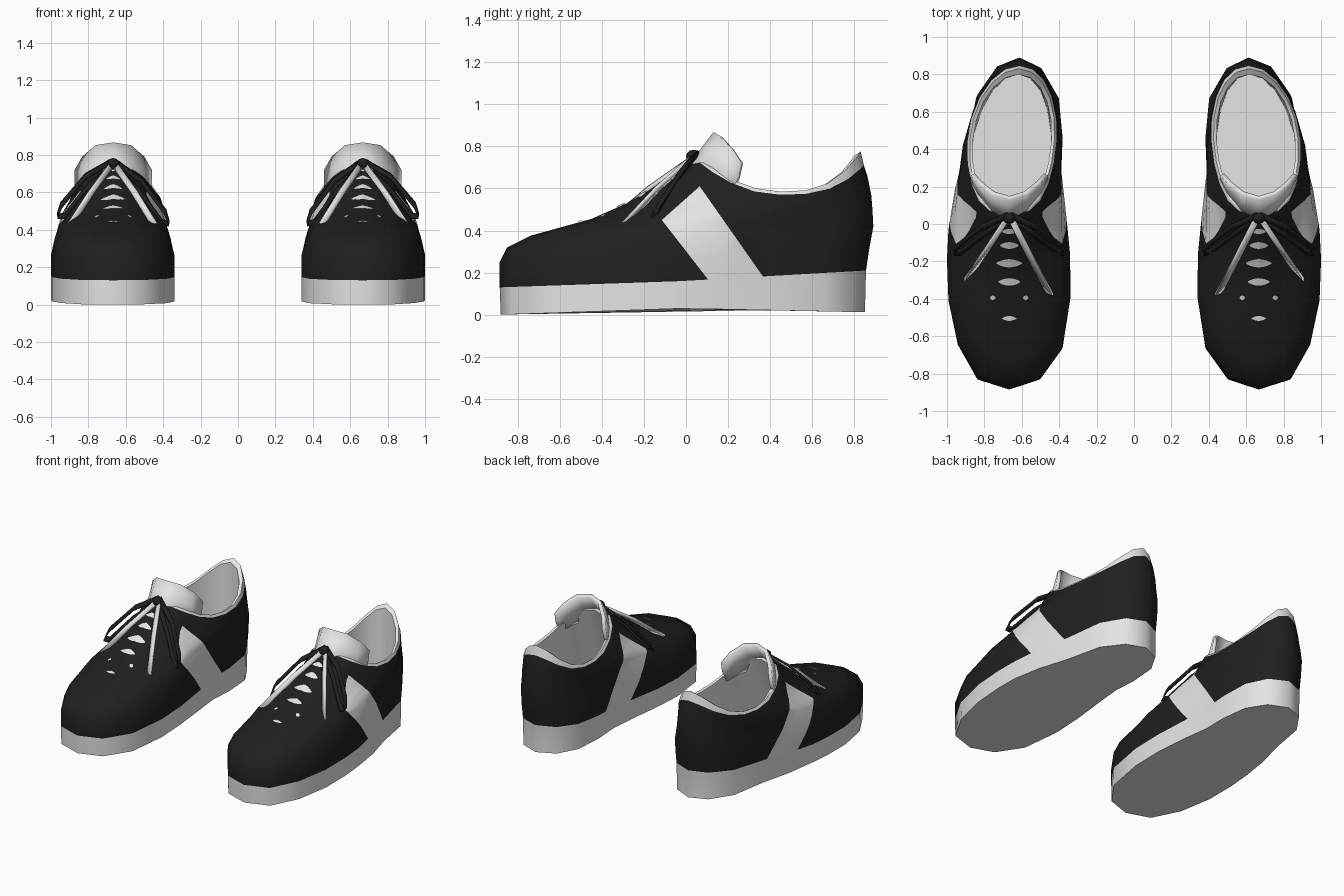
import bpy, bmesh, math
from mathutils import Vector
from mathutils.bvhtree import BVHTree

if "Cube" in bpy.data.objects:
    bpy.data.objects.remove(bpy.data.objects["Cube"])

CX = 0.667  # centre line of the right-hand shoe; the other is mirrored


def material(name, v):
    m = bpy.data.materials.new(name)
    m.diffuse_color = (v, v, v, 1)
    m.use_nodes = True
    m.node_tree.nodes["Principled BSDF"].inputs["Base Color"].default_value = m.diffuse_color
    return m


BLACK = material("black leather", 0.014)
WHITE = material("off white", 0.78)


def finish(bm, name, mats, angle=50, thick=0):
    """Turn a bmesh into a smooth object mirrored to the second shoe."""
    me = bpy.data.meshes.new(name)
    bmesh.ops.recalc_face_normals(bm, faces=bm.faces)
    bm.to_mesh(me)
    bm.free()
    ob = bpy.data.objects.new(name, me)
    bpy.context.collection.objects.link(ob)
    for m in mats:
        me.materials.append(m)
    bpy.ops.object.select_all(action='DESELECT')
    ob.select_set(True)
    bpy.context.view_layer.objects.active = ob
    bpy.ops.object.shade_smooth_by_angle(angle=math.radians(angle))
    if thick:
        s = ob.modifiers.new("thickness", 'SOLIDIFY')
        s.thickness = thick
        s.offset = 0
    ob.modifiers.new("second_shoe", 'MIRROR').use_mirror_merge = False
    return ob


def sheet(name, rows, mat, thick=0):
    """Quad grid through rows of points given relative to the shoe centre."""
    bm = bmesh.new()
    vs = [[bm.verts.new((p[0] + CX, p[1], p[2])) for p in r] for r in rows]
    for a, b in zip(vs, vs[1:]):
        for i in range(len(a) - 1):
            bm.faces.new((a[i], a[i + 1], b[i + 1], b[i]))
    return finish(bm, name, [mat], 50, thick)


# Sole outline, from toe round the outer side to heel and back
OUTLINE = [(0, -.885), (.17, -.83), (.275, -.64), (.325, -.4), (.333, -.18),
           (.325, -.02), (.29, .2), (.23, .42), (.178, .69), (.075, .84),
           (-.055, .89), (-.185, .83), (-.265, .69), (-.285, .48), (-.278, .3),
           (-.30, .1), (-.325, -.15), (-.328, -.38), (-.285, -.66), (-.165, -.83)]
N = len(OUTLINE)

# Rings: front y, back y, half width, z front/middle/back, blend to ellipse
RINGS = [(-.88, .85, .333, .0, .03, .012, 0),
         (-.885, .855, .333, .13, .16, .21, 0),
         (-.885, .87, .333, .25, .27, .31, 0),
         (-.85, .89, .315, .32, .36, .42, .2),
         (-.74, .885, .295, .375, .43, .51, .5),
         (-.45, .88, .275, .455, .49, .57, 1),
         (-.28, .87, .26, .53, .52, .62, 1),
         (-.12, .86, .25, .625, .545, .665, 1),
         (.05, .845, .238, .735, .57, .71, 1),      # collar edge
         (.07, .83, .226, .74, .585, .775, 1),      # lining lip
         (.09, .80, .21, .735, .578, .755, 1),
         (-.1, .80, .215, .25, .25, .25, 1)]        # insole
COLLAR = 8


def ring_points(k):
    yf, yb, w, zf, zm, zb, t = RINGS[k]
    pts = []
    for i, (ox, oy) in enumerate(OUTLINE):
        a = 2 * math.pi * i / N
        v = (oy - .0025) / .8875 * (1 - t) - math.cos(a) * t
        y = (yf + yb) / 2 + v * (yb - yf) / 2
        s = math.sin(a)
        if k >= COLLAR and v < 0:
            s = math.copysign(abs(s) ** .7, s)      # blunt throat
        ex = -.055 * max(0, y / .85) ** 2 + w * s
        x = ox * w / .333 * (1 - t) + ex * t
        p = 1 if k < 3 else (2 if v < 0 else 3)
        z = zm + ((zf if v < 0 else zb) - zm) * abs(v) ** p
        pts.append((x + CX, y, z))
    return pts


# Shoe body: sole, upper, lining and insole in one loft
bm = bmesh.new()
loops = [[bm.verts.new(p) for p in ring_points(k)] for k in range(len(RINGS))]
upper = []
for k in range(len(loops) - 1):
    for i in range(N):
        j = (i + 1) % N
        f = bm.faces.new((loops[k][i], loops[k][j], loops[k + 1][j], loops[k + 1][i]))
        f.material_index = 0 if 1 <= k < COLLAR else 1
bm.faces.new(loops[0]).material_index = 1
bm.faces.new(loops[-1]).material_index = 1
bvh = BVHTree.FromBMesh(bm)

# Side stripe: cut the upper along three slanted planes, colour what lies inside
PLANES = [(Vector((0, .105, .167)), Vector((0, .283, .22))),
          (Vector((0, .36, .19)), Vector((0, -.42, -.295))),
          (Vector((0, -.115, .45)), Vector((0, .16, -.18)))]
for co, no in PLANES:
    faces = [f for f in bm.faces if f.material_index == 0]
    geom = faces + list({e for f in faces for e in f.edges}) + list({v for f in faces for v in f.verts})
    bmesh.ops.bisect_plane(bm, geom=geom, plane_co=co, plane_no=no, dist=1e-5)
for f in bm.faces:
    c = f.calc_center_median()
    if f.material_index == 0 and all((c - co).dot(no) > 0 for co, no in PLANES):
        f.material_index = 1
finish(bm, "shoe_body", [BLACK, WHITE])

# Tongue: arched sheet rising out of the throat
S = [-1, -.8, -.45, 0, .45, .8, 1]
sheet("tongue", [[(.195 * s, yc + (ye - yc) * s * s, zc + (ze - zc) * abs(s) ** 3) for s in S]
                 for yc, ye, zc, ze in ((-.02, .22, .64, .58), (.06, .25, .755, .65), (.14, .265, .86, .72))],
      WHITE, .025)


# Tongue gaps showing between the crossed laces: thin lens plates on the upper
def gap(name, x, y, w, h):
    rows = []
    for i in range(9):
        u = -1 + i / 4
        d = h * (1 - u * u * .85)
        row = []
        for q in (-d, 0, d):
            hit = bvh.ray_cast(Vector((CX + x + u * w, y + q, 2)), Vector((0, 0, -1)))[0]
            row.append((x + u * w, y + q, (hit.z if hit else .6) + .007))
        rows.append(row)
    sheet(name, rows, WHITE)


for n, (x, y, w, h) in enumerate([(0, -.04, .04, .014), (0, -.115, .05, .018), (0, -.21, .068, .022),
                                  (0, -.31, .058, .02), (0, -.505, .038, .013),
                                  (.088, -.395, .014, .013), (-.088, -.395, .014, .013)]):
    gap("tongue_gap_%d" % (n + 1), x, y, w, h)


# Bow: ribbons swept along short paths
def ribbon(name, pts, side, width, mat):
    d = Vector(side).normalized() * width / 2
    sheet(name, [[Vector(p) - d, Vector(p) + d] for p in pts], mat, .014)


ribbon("outer_lace_end", [(.01, .03, .745), (.115, -.13, .605), (.225, -.29, .435)], (.85, -.5, 0), .045, WHITE)
ribbon("inner_lace_end", [(-.01, .03, .745), (-.11, -.17, .605), (-.215, -.37, .435)], (.9, .45, 0), .045, WHITE)
LOOP = [(.01, .045, .765), (.15, -.02, .685), (.28, -.12, .53), (.295, -.15, .475),
        (.26, -.15, .475), (.14, -.06, .625), (.01, .03, .735)]
ribbon("outer_bow_loop", LOOP, (0, .8, .6), .04, BLACK)
ribbon("inner_bow_loop", [(-x, y, z - .04 * x / .3) for x, y, z in LOOP], (0, .8, .6), .04, BLACK)

# Knot
bm = bmesh.new()
bmesh.ops.create_uvsphere(bm, u_segments=10, v_segments=6, radius=.035)
for v in bm.verts:
    v.co = Vector((v.co.x + CX, v.co.y + .035, v.co.z * .9 + .752))
finish(bm, "knot", [BLACK])
